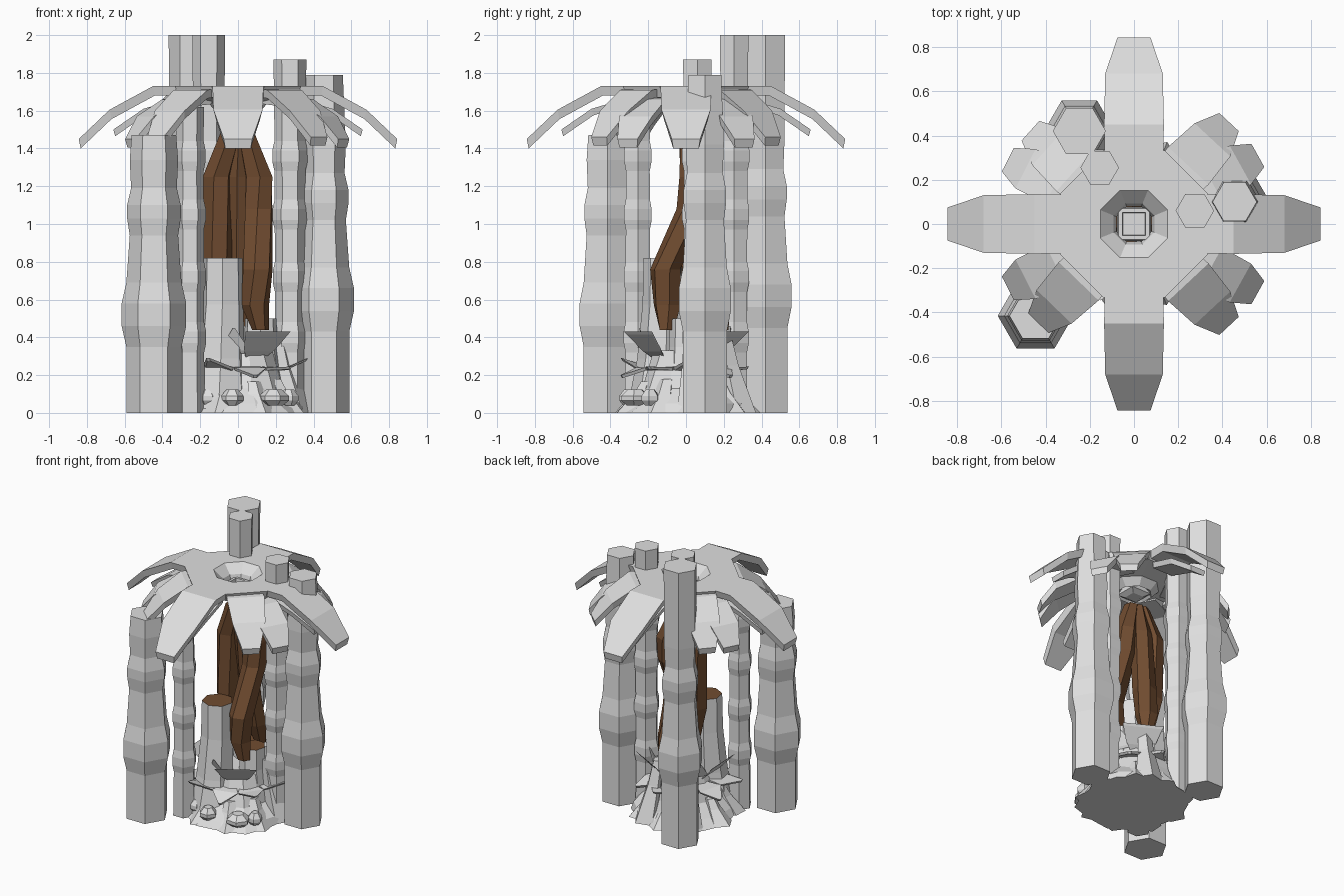
import bpy
import math
import random
from mathutils import Vector, Matrix

random.seed(4)
cube = bpy.data.objects.get("Cube")
if cube:
    bpy.data.objects.remove(cube)


def material(name, colour):
    m = bpy.data.materials.new(name)
    m.use_nodes = True
    m.diffuse_color = (*colour, 1)
    m.node_tree.nodes["Principled BSDF"].inputs["Base Color"].default_value = (*colour, 1)
    return m


GREY = material("pale grey", (0.74, 0.74, 0.74))
BROWN = material("bark brown", (0.165, 0.073, 0.03))


def loft(name, rings, mats=(GREY,), closed=False, top_mat=0, spin=0.0):
    """Skin a list of equal rings; cap the ends, or join last to first."""
    n = len(rings[0])
    verts = [p for ring in rings for p in ring]
    faces = []
    for i in range(len(rings) if closed else len(rings) - 1):
        a, b = i * n, (i + 1) % len(rings) * n
        faces += [(a + j, a + (j + 1) % n, b + (j + 1) % n, b + j) for j in range(n)]
    if not closed:
        faces.append(tuple(reversed(range(n))))
        faces.append(tuple(range(len(verts) - n, len(verts))))
    mesh = bpy.data.meshes.new(name)
    mesh.from_pydata([tuple(v) for v in verts], [], faces)
    for m in mats:
        mesh.materials.append(m)
    if not closed:
        mesh.polygons[-1].material_index = top_mat
    if spin:
        mesh.transform(Matrix.Rotation(spin, 4, "Z"))
    obj = bpy.data.objects.new(name, mesh)
    bpy.context.collection.objects.link(obj)
    return obj


def ring(x, y, z, r, n=6, turn=0.0, jitter=0.0):
    pts = []
    for k in range(n):
        a = turn + math.tau * k / n
        q = r * (1 + random.uniform(-jitter, jitter))
        pts.append(Vector((x + q * math.cos(a), y + q * math.sin(a), z)))
    return pts


# Jointed hexagonal stalks: one thick and one thin in each cluster
def thin_stalk(name, x, y, top, base_r, top_r):
    rings = [ring(x, y, 0, base_r)]
    for z in (0.4, 0.72, 1.05, 1.36):
        r = base_r + (top_r - base_r) * z / top
        rings += [ring(x, y, z + dz, r * scale)
                  for dz, scale in ((-0.08, 0.96), (-0.03, 1.1), (0.03, 1.1), (0.08, 0.96))]
    rings.append(ring(x, y, top, top_r))
    loft(name, rings)


def thick_stalk(name, x, y, top, base_r, top_r, low):
    stations = [(0, base_r), (low - 0.17, base_r), (low - 0.06, base_r + 0.025), (low + 0.06, base_r + 0.025),
                (low + 0.17, base_r), (low + 0.42, base_r - 0.018), (low + 0.51, base_r - 0.004),
                (low + 0.58, base_r - 0.004), (low + 0.67, base_r - 0.025),
                (low + 0.82, base_r - 0.018), (top, top_r)]
    loft(name, [ring(x, y, z, r) for z, r in stations])


thick_stalk("front_thick_stalk", -0.445, -0.415, 1.47, 0.146, 0.118, 0.52)
thick_stalk("side_thick_stalk", 0.455, 0.1, 1.79, 0.134, 0.1, 0.6)
thick_stalk("back_thick_stalk", -0.247, 0.42, 2.0, 0.135, 0.12, 0.62)
thin_stalk("front_thin_stalk", -0.255, -0.255, 1.62, 0.08, 0.075)
thin_stalk("side_thin_stalk", 0.275, 0.06, 1.87, 0.08, 0.087)
thin_stalk("back_thin_stalk", -0.155, 0.255, 2.0, 0.08, 0.087)

# Canopy crown: a plate with a funnel in the middle
profile = [(0.36, 1.73), (0.165, 1.73), (0.1, 1.67), (0.085, 1.62),
           (0.12, 1.59), (0.17, 1.64), (0.34, 1.67)]
loft("canopy_crown", [ring(0, 0, z, r, 8, math.pi / 8) for r, z in profile], closed=True)
loft("crown_cup", [ring(0, 0, z, r, 4, math.pi / 4)
                   for z, r in ((1.57, 0.06), (1.59, 0.11), (1.65, 0.1), (1.65, 0.075), (1.62, 0.07))])


# Drooping leaves: stations are distance, height and half width
def leaf(name, angle, stations, thick=0.045):
    rings = [[Vector((r, -w, z)), Vector((r, w, z)),
              Vector((r - 0.01, w * 0.9, z - thick)), Vector((r - 0.01, -w * 0.9, z - thick))]
             for r, z, w in stations]
    loft(name, rings, spin=math.radians(angle))


for k in range(4):
    leaf(f"main_leaf_{k}", 90 * k,
         [(0.17, 1.73, 0.13), (0.45, 1.73, 0.135), (0.68, 1.605, 0.13), (0.843, 1.45, 0.075)], 0.05)
    leaf(f"under_leaf_{k}", 90 * k,
         [(0.3, 1.67, 0.09), (0.5, 1.61, 0.1), (0.66, 1.5, 0.06)], 0.035)
for k, (upper, lower) in enumerate(((47, 29), (138, 153), (226, 207), (313, 331))):
    leaf(f"upper_side_leaf_{k}", upper,
         [(0.18, 1.725, 0.11), (0.36, 1.71, 0.125), (0.52, 1.6, 0.11), (0.63, 1.46, 0.06)])
    leaf(f"lower_side_leaf_{k}", lower,
         [(0.2, 1.68, 0.08), (0.4, 1.66, 0.1), (0.55, 1.57, 0.1), (0.64, 1.45, 0.06)])

# Bark strands hanging in the middle
strands = {
    "front_strand": [(0.12, -0.1, 0.44, 0.045), (0.09, -0.1, 0.57, 0.075), (0.105, -0.11, 0.76, 0.082),
                     (0.11, 0.03, 1.08, 0.08), (0.11, 0.045, 1.25, 0.08), (0.04, 0.02, 1.48, 0.05)],
    "side_strand": [(-0.08, 0.03, 0.5, 0.04), (-0.11, 0.04, 0.8, 0.08),
                    (-0.11, 0.05, 1.25, 0.08), (-0.04, 0.02, 1.48, 0.06)],
    "back_strand": [(0.05, 0.19, 0.44, 0.04), (0.03, 0.165, 0.58, 0.075), (0.01, 0.12, 0.8, 0.08),
                    (0.0, 0.07, 1.25, 0.075), (0.0, 0.03, 1.48, 0.05)],
}
for name, path in strands.items():
    loft(name, [ring(x, y, z, r, 6, 0.15 * i) for i, (x, y, z, r) in enumerate(path)], (BROWN,))


# Broken stumps with bark-coloured tops
def stump(name, x, y, top, r):
    rings = [ring(x * 1.25, y * 1.25, 0, r * 1.5, 7, 0.2), ring(x * 1.1, y * 1.1, top * 0.35, r * 1.15, 7, 0.2),
             ring(x, y, top * 0.7, r, 7, 0.2), ring(x, y, top, r * 0.95, 7, 0.2)]
    loft(name, rings, (GREY, BROWN), top_mat=1)


stump("tall_stump", -0.08, -0.12, 0.82, 0.11)
stump("side_stump", 0.12, 0.0, 0.5, 0.09)
stump("back_stump", -0.02, 0.15, 0.46, 0.1)

# Ground mound, flared roots and pebbles
mound = [(0, 0.36), (0.05, 0.31), (0.13, 0.24), (0.33, 0.17)]
loft("root_mound", [ring(0.02, 0, z, r, 13, 0.1, 0.08) for z, r in mound])


def root(name, angle, height, foot, reach):
    a = math.radians(angle)
    c, s = math.cos(a), math.sin(a)
    stations = ((0, reach, foot), (height * 0.6, reach * 0.8, foot * 0.6), (height, reach * 0.7, foot * 0.45))
    loft(name, [ring(d * c, d * s, z, r, 5, a) for z, d, r in stations])


for k in range(9):
    root(f"small_root_{k}", 40 * k + 12, random.uniform(0.13, 0.2), 0.085, 0.31)
for k in range(3):
    root(f"tall_root_{k}", (8, 68, 128)[k], 0.42, 0.1, 0.3)
for k, (x, y, r) in enumerate(((-0.16, -0.24, 0.05), (-0.03, -0.3, 0.06), (0.19, -0.27, 0.08), (0.27, -0.19, 0.05))):
    loft(f"pebble_{k}", [ring(x, y, z, r * s, 6, k) for z, s in
                         ((0.04, 0.6), (0.065, 1), (0.09, 1), (0.125, 0.5))])

# Flaring ground leaves around the stumps, with a low ring of pointed ones
for k in range(3):
    leaf(f"wide_ground_leaf_{k}", 120 * k - 58, [(0.14, 0.27, 0.03), (0.22, 0.34, 0.1), (0.3, 0.43, 0.14)], 0.015)
    leaf(f"upright_ground_leaf_{k}", 120 * k - 95, [(0.2, 0.33, 0.08), (0.25, 0.45, 0.005)], 0.015)
for k in range(9):
    leaf(f"low_ground_leaf_{k}", 40 * k - 75,
         [(0.15, 0.25, 0.04), (0.25, 0.24, 0.09), (random.uniform(0.32, 0.38), 0.2 + 0.045 * (k % 3), 0.01)], 0.015)
